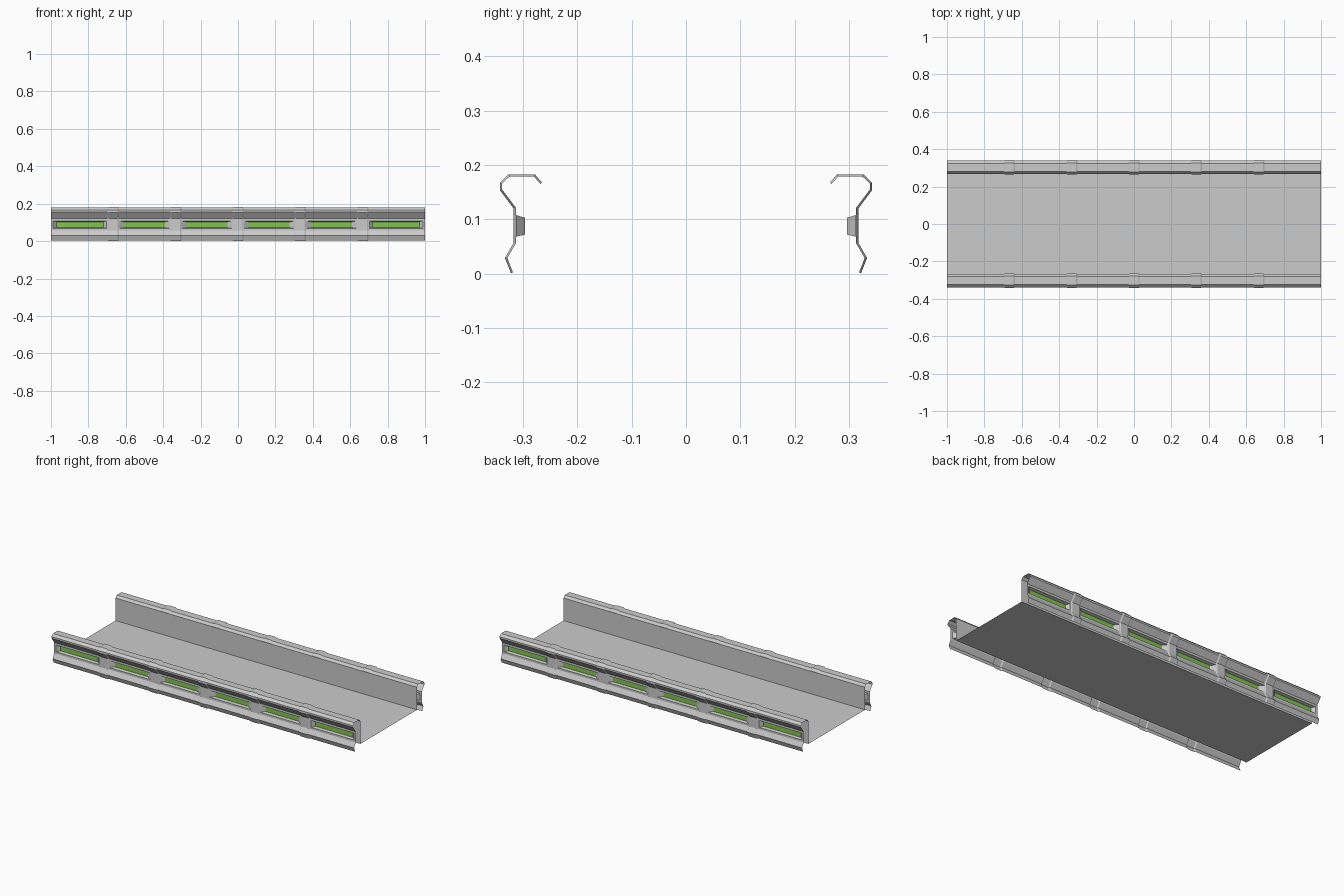
import bpy, bmesh
from mathutils import Vector

if "Cube" in bpy.data.objects:
    bpy.data.objects.remove(bpy.data.objects["Cube"])

# Rail cross-section (y, z) at the raised ribs, lip to foot, front side
OUTER = [(-.265, .168), (-.278, .183), (-.326, .183), (-.3425, .167), (-.3425, .154),
         (-.317, .120), (-.317, .108), (-.317, .068), (-.317, .057), (-.333, .029), (-.322, .001)]
SLOT_ROW = 6
RIB = .004
RIBS = [-2 / 3, -1 / 3, 0, 1 / 3, 2 / 3]
SLOTS = [(-.845, .143, .125), (-.5, .136, .11), (-1 / 6, .136, .11),
         (1 / 6, .136, .11), (.5, .136, .11), (.845, .143, .125)]


def inset(points, d):
    """Offset an open profile inward with mitred corners."""
    pts = [Vector(p) for p in points]
    normals = []
    for a, b in zip(pts, pts[1:]):
        t = (b - a).normalized()
        normals.append(Vector((-t.y, t.x)))
    out = []
    for i, p in enumerate(pts):
        n1, n2 = normals[max(i - 1, 0)], normals[min(i, len(normals) - 1)]
        m = (n1 + n2).normalized()
        out.append(p + m * d / m.dot(n1))
    return out


def make(name, bm, mirror=True):
    bmesh.ops.recalc_face_normals(bm, faces=bm.faces)
    me = bpy.data.meshes.new(name)
    bm.to_mesh(me)
    bm.free()
    ob = bpy.data.objects.new(name, me)
    bpy.context.collection.objects.link(ob)
    if mirror:
        mod = ob.modifiers.new("mirror", 'MIRROR')
        mod.use_axis = (False, True, False)
        mod.use_mirror_merge = False
    return ob


# Side rails: sheet profile swept along x, with raised ribs and recessed slots
BASE = inset(OUTER, RIB)
if BASE[2].y > OUTER[2][1]:
    BASE = inset(OUTER, -RIB)
web_y = BASE[SLOT_ROW].x
stations = [(-1, BASE), (1, BASE)]
for r in RIBS:
    stations += [(r - .031, BASE), (r - .023, OUTER), (r + .023, OUTER), (r + .031, BASE)]
for c, w, g in SLOTS:
    stations += [(c - w, BASE), (c + w, BASE)]
stations.sort(key=lambda s: s[0])

rail = bmesh.new()
green = bmesh.new()
grid = [[rail.verts.new((x, p[0], p[1])) for p in prof] for x, prof in stations]
for (xa, _), (xb, _), a, b in zip(stations, stations[1:], grid, grid[1:]):
    mid = (xa + xb) / 2
    slot = next((s for s in SLOTS if abs(s[0] - mid) < .02), None)
    for j in range(len(OUTER) - 1):
        ring = [a[j], b[j], b[j + 1], a[j + 1]]
        if slot and j == SLOT_ROW:
            # Tapered recess walls ending at the green strip
            c, w, g = slot
            corners = [(c - g, -.296, .103), (c + g, -.296, .103),
                       (c + g, -.296, .072), (c - g, -.296, .072)]
            back = [rail.verts.new(p) for p in corners]
            for k in range(4):
                n = (k + 1) % 4
                rail.faces.new((ring[k], ring[n], back[n], back[k]))
            green.faces.new([green.verts.new(p) for p in reversed(corners)])
        else:
            rail.faces.new(ring)
make("side_rails", rail)

# Green strips
strips = make("green_strips", green)
mat = bpy.data.materials.new("green")
mat.diffuse_color = (.22, .56, .08, 1)
mat.use_nodes = True
mat.node_tree.nodes["Principled BSDF"].inputs["Base Color"].default_value = mat.diffuse_color
strips.data.materials.append(mat)

# Inner channel: floor and two walls meeting the rail lips
ch = bmesh.new()
ly, lz = BASE[0]
path = [(ly, lz), (ly, .03), (-ly, .03), (-ly, lz)]
rows = [[ch.verts.new((x, y, z)) for y, z in path] for x in (-1, 1)]
for j in range(3):
    ch.faces.new((rows[0][j], rows[0][j + 1], rows[1][j + 1], rows[1][j]))
channel = make("inner_channel", ch, mirror=False)
# Walls and floor face the inside of the channel
if channel.data.polygons[1].normal.z < 0:
    channel.data.flip_normals()
